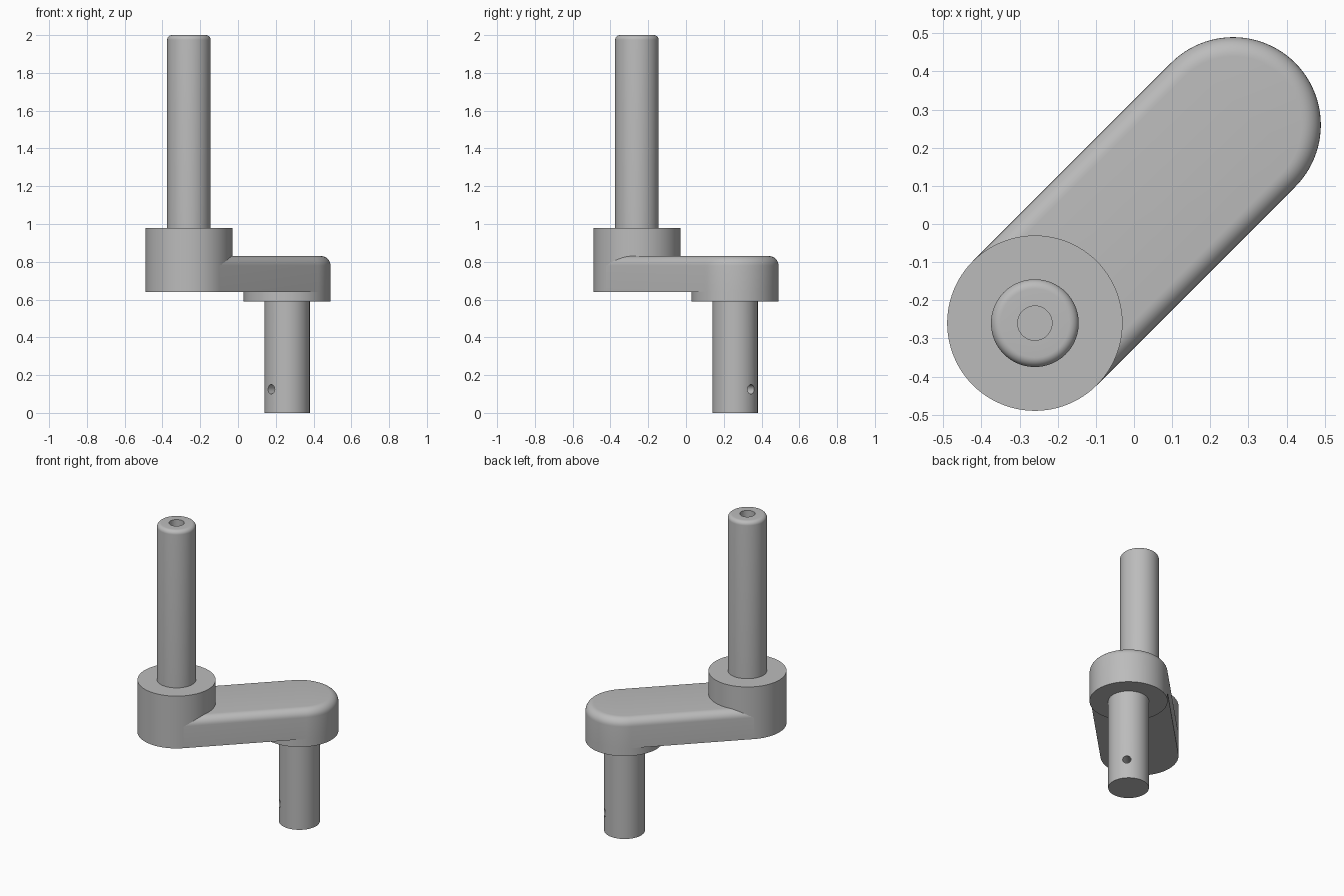
import bpy, bmesh
from math import sin, cos, pi, radians

cube = bpy.data.objects.get("Cube")
if cube:
    bpy.data.objects.remove(cube, do_unlink=True)

OFFSET = 0.26      # both pin axes lie on the x = y diagonal
BOSS_R = 0.23
SEGMENTS = 96

steel = bpy.data.materials.new("grey steel")
steel.use_nodes = True
grey = (0.5, 0.5, 0.5, 1)
steel.diffuse_color = grey
steel.node_tree.nodes["Principled BSDF"].inputs["Base Color"].default_value = grey


def circle(c):
    """Ring of points around a vertical axis at (c, c)."""
    def ring(r):
        return [(c + r * cos(2 * pi * i / SEGMENTS), c + r * sin(2 * pi * i / SEGMENTS))
                for i in range(SEGMENTS)]
    return ring


def arm_outline(r):
    """Round at the lower pin, straight sides back to the upper pin's axis."""
    half = SEGMENTS // 2
    angles = [-pi / 4 + pi * i / half for i in range(half + 1)]
    arc = [(OFFSET + r * cos(a), OFFSET + r * sin(a)) for a in angles]
    s = r * cos(pi / 4)
    return arc + [(-OFFSET - s, -OFFSET + s), (-OFFSET + s, -OFFSET - s)]


def rounded(r, z, size, steps=8):
    """Profile points of a rounded top edge at radius r and height z."""
    return [(r - size + size * cos(pi / 2 * i / steps),
             z - size + size * sin(pi / 2 * i / steps)) for i in range(steps + 1)]


def loft(name, ring, profile):
    """Skin rings of (radius, height) into a closed solid."""
    bm = bmesh.new()
    rings = [[bm.verts.new((x, y, z)) for x, y in ring(r)] for r, z in profile]
    for low, high in zip(rings, rings[1:]):
        for i in range(len(low)):
            bm.faces.new((low[i - 1], low[i], high[i], high[i - 1]))
    bm.faces.new(rings[0])
    bm.faces.new(rings[-1])
    bmesh.ops.recalc_face_normals(bm, faces=bm.faces)
    mesh = bpy.data.meshes.new(name)
    bm.to_mesh(mesh)
    bm.free()
    mesh.materials.append(steel)
    obj = bpy.data.objects.new(name, mesh)
    bpy.context.collection.objects.link(obj)
    return obj


# Crank arm with a rounded upper edge, and a boss at each end
arm = loft("crank_arm", arm_outline, [(BOSS_R, 0.64)] + rounded(BOSS_R, 0.83, 0.05))
upper_boss = loft("upper_boss", circle(-OFFSET), [(BOSS_R, 0.64), (BOSS_R, 0.98)])
lower_boss = loft("lower_boss", circle(OFFSET), [(BOSS_R, 0.59), (BOSS_R, 0.64)])

# Tall pin with a rounded rim and a blind centre hole
upper_pin = loft("upper_pin", circle(-OFFSET),
                 [(0.115, 0.96)] + rounded(0.115, 2.0, 0.025) + [(0.045, 2.0), (0.045, 1.88)])

# Short pin, cross-drilled along the arm's direction
lower_pin = loft("lower_pin", circle(OFFSET), [(0.12, 0), (0.12, 0.61)])
bpy.ops.mesh.primitive_cylinder_add(vertices=32, radius=0.025, depth=0.5,
                                    location=(OFFSET, OFFSET, 0.125),
                                    rotation=(0, pi / 2, pi / 4))
drill = bpy.context.object
drill.name = "cross_hole_cutter"
drill.data.materials.append(steel)
cut = lower_pin.modifiers.new("cross_hole", 'BOOLEAN')
cut.operation = 'DIFFERENCE'
cut.solver = 'EXACT'
cut.object = drill
bpy.ops.object.select_all(action='DESELECT')
lower_pin.select_set(True)
bpy.context.view_layer.objects.active = lower_pin
bpy.ops.object.modifier_apply(modifier=cut.name)
bpy.data.objects.remove(drill, do_unlink=True)

# Smooth shading with sharp edges kept
for obj in (arm, upper_boss, lower_boss, upper_pin, lower_pin):
    obj.select_set(True)
bpy.ops.object.shade_smooth_by_angle(angle=radians(30))
